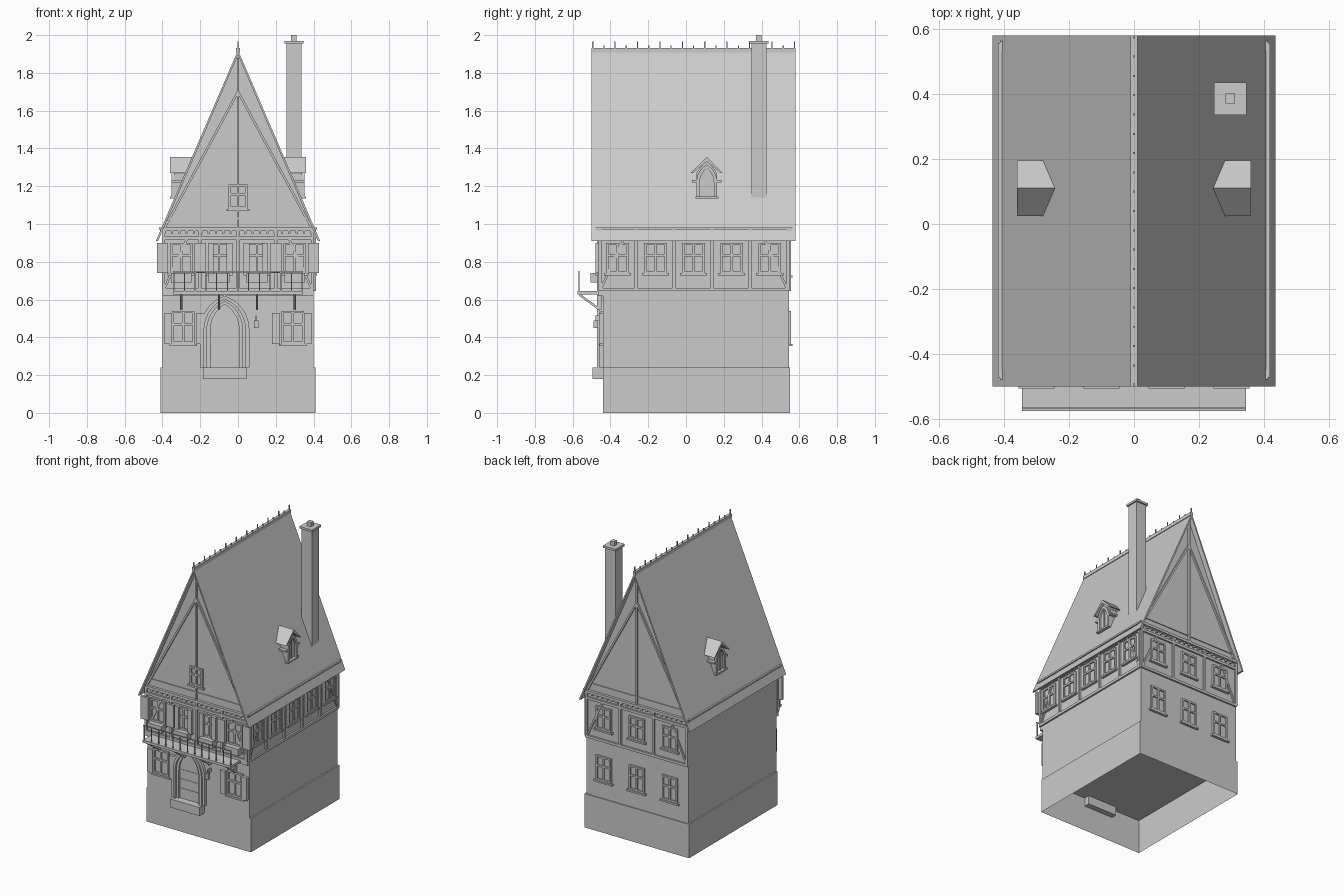
import bpy, bmesh
from math import pi, sqrt
from mathutils import Matrix, Vector

cube = bpy.data.objects.get("Cube")
if cube:
    bpy.data.objects.remove(cube)

GREY = (0.6, 0.6, 0.6, 1)
plain_grey = bpy.data.materials.new("plain_grey")
plain_grey.use_nodes = True
plain_grey.diffuse_color = GREY
plain_grey.node_tree.nodes["Principled BSDF"].inputs["Base Color"].default_value = GREY

# Main levels and wall planes
PLINTH_TOP, FLOOR, EAVES, GABLE_BASE, RIDGE = 0.24, 0.65, 0.91, 0.97, 1.92
WALL, ROOF_HALF, BACK = 0.4, 0.435, 0.545
GROUND_FRONT, UPPER_FRONT = 0.44, 0.46
ROOF_FRONT, ROOF_BACK = 0.5, 0.58
THIN = 0.012          # how far timbers and frames stand out
SLIM = THIN / 2
MIRROR = (-1, 1)

# Each wall has its own frame: u runs along the wall, d points out of it
SIDES = {side: Matrix.Rotation(turn * pi / 2, 3, 'Z')
         for turn, side in enumerate(("front", "right", "back", "left"))}


class Part:
    """One named object gathered from extruded profiles."""
    def __init__(self, name, side="front"):
        self.name, self.turn, self.bm = name, SIDES[side], bmesh.new()

    def prism(self, outline, inner, outer):
        near, far = ([self.bm.verts.new(self.turn @ Vector((u, -d, z)))
                      for u, z in outline] for d in (inner, outer))
        self.bm.faces.new(near)
        self.bm.faces.new(far[::-1])
        for i in range(len(near)):
            self.bm.faces.new((near[i], near[i - 1], far[i - 1], far[i]))

    def block(self, centre, half, low, high, inner, outer):
        left, right = centre - half, centre + half
        self.prism([(left, low), (right, low), (right, high), (left, high)], inner, outer)

    def beam(self, start, end, width, inner, outer):
        a, b = Vector(start), Vector(end)
        offset = (b - a).orthogonal().normalized() * width / 2
        self.prism([a + offset, b + offset, b - offset, a - offset], inner, outer)

    def band(self, outer_line, inner_line, inner, outer):
        edges = list(zip(outer_line, inner_line))
        for (a, b), (c, d) in zip(edges, edges[1:]):
            self.prism([a, c, d, b], inner, outer)

    def gable_roof(self, centre, half, eaves, ridge, thickness, inner, outer):
        def line(drop):
            return [(centre - half + drop, eaves), (centre, ridge - drop * 2),
                    (centre + half - drop, eaves)]
        self.band(line(0), line(thickness), inner, outer)

    def window(self, centre, low, high, wall, half=0.06):
        """Casement with pane, frame, centre post, crossbar and sill."""
        proud = wall + THIN
        self.block(centre, half, low, high, wall - SLIM, wall + SLIM / 2)
        for u in (SLIM - half, 0, half - SLIM):
            self.block(centre + u, SLIM, low, high, wall, proud)
        for share in (0, 0.6, 1):
            z = low + (high - low - THIN) * share
            self.block(centre, half, z, z + THIN, wall, proud)
        self.block(centre, half + THIN, low - THIN, low, wall, proud + SLIM)

    def done(self):
        bmesh.ops.recalc_face_normals(self.bm, faces=self.bm.faces)
        mesh = bpy.data.meshes.new(self.name)
        self.bm.to_mesh(mesh)
        self.bm.free()
        mesh.materials.append(plain_grey)
        bpy.context.collection.objects.link(bpy.data.objects.new(self.name, mesh))


def arch(centre, half, foot, spring, top, steps=8):
    """Pointed arch outline from the left foot to the right foot."""
    rise = top - spring
    radius = (half * half + rise * rise) / (2 * half)
    left = [(centre - half, foot)]
    for i in range(steps + 1):
        t = rise * i / steps
        left.append((centre - half + radius - sqrt(radius * radius - t * t), spring + t))
    return left + [(2 * centre - u, z) for u, z in left[-2::-1]]


def spread(first, last, count):
    return [first + (last - first) * i / (count - 1) for i in range(count)]


# Plinth, open underneath, and the walls of both storeys
part = Part("plinth")
part.block(0, WALL + 0.01, 0, PLINTH_TOP, -BACK - SLIM, GROUND_FRONT)
underside = [f for f in part.bm.faces if all(v.co.z == 0 for v in f.verts)]
bmesh.ops.delete(part.bm, geom=underside, context='FACES')
part.done()
part = Part("ground_floor")
part.block(0, WALL, PLINTH_TOP, FLOOR, -BACK, GROUND_FRONT)
part.done()
part = Part("upper_floor")
part.block(0, WALL, FLOOR, GABLE_BASE, -BACK, UPPER_FRONT)
part.prism([(-WALL, GABLE_BASE), (WALL, GABLE_BASE), (0, 1.9)], -BACK, UPPER_FRONT)
part.done()

# Thin steep roof with the wall plates just breaking through
part = Part("roof")
part.gable_roof(0, ROOF_HALF, EAVES, RIDGE, THIN, -ROOF_BACK, ROOF_FRONT)
part.done()
part = Part("roof_edge_plates")
for s in MIRROR:
    part.block(s * (WALL + THIN), SLIM, GABLE_BASE, GABLE_BASE + THIN, -BACK - THIN, UPPER_FRONT + THIN)
part.done()

# Ridge cap with alternating spikes
part = Part("ridge_crest")
part.block(0, 0.01, RIDGE - THIN, RIDGE + THIN, -ROOF_BACK, ROOF_FRONT)
for i, d in enumerate(spread(ROOF_FRONT - SLIM, SLIM - ROOF_BACK, 19)):
    height = 0.025 if i % 2 else 0.045
    part.block(0, SLIM / 2, RIDGE, RIDGE + height, d - SLIM / 2, d + SLIM / 2)
part.done()

# Chimney with cap and pot, all around one axis
part = Part("chimney")
for half, low, high in ((0.04, 1.1, 1.96), (0.05, 1.955, 1.97), (0.015, 1.97, 2)):
    part.block(0.296, half, low, high, -0.386 - half, -0.386 + half)
part.done()

# Arched dormers on both roof slopes
for side, centre in (("right", 0.11), ("left", -0.11)):
    part = Part(side + "_dormer", side)
    sill, spring, eaves, ridge = 1.14, 1.22, 1.27, 1.355
    root, face = 0.2, 0.34
    half = 0.055
    part.prism([(centre - half, sill), (centre + half, sill), (centre + half, eaves),
                (centre, ridge - THIN), (centre - half, eaves)], root, face)
    part.gable_roof(centre, half + 0.03, eaves, ridge, THIN, root, face + 0.02)
    part.band(arch(centre, half, sill, spring, ridge - 0.04),
              arch(centre, half - 0.018, sill, spring, ridge - 0.06), root, face + THIN)
    part.block(centre, half + SLIM, sill - SLIM, sill + SLIM, root, face + 0.02)
    part.block(centre, SLIM / 2, sill, ridge - 0.06, root, face + SLIM)
    for s in MIRROR:
        part.block(centre + s * (half + THIN), THIN, spring, spring + THIN, root, face + THIN)
    part.done()

# Timber framing on the three decorated walls
for side, wall, left, right, posts in (
        ("front", UPPER_FRONT, -WALL, WALL, (-0.2, 0, 0.2)),
        ("back", BACK, -WALL, WALL, (-0.13, 0.13)),
        ("right", WALL, -UPPER_FRONT, BACK, spread(-0.265, 0.34, 4))):
    part = Part(side + "_timbers", side)
    proud, middle, half = wall + THIN, (left + right) / 2, (right - left) / 2
    for z in (FLOOR, EAVES + THIN):
        part.block(middle, half, z - SLIM, z + THIN, wall - THIN, proud)
    for u in (left + SLIM, *posts, right - SLIM):
        part.block(u, 0.008, FLOOR, GABLE_BASE, wall - THIN, proud)
    for corner, s in ((left, 1), (right, -1)):
        part.beam((corner + s * THIN, FLOOR + THIN), (corner + s * 0.13, EAVES + THIN),
                  THIN, wall, proud - SLIM / 2)
    if side != "right":
        # Gable beams and a row of joist ends
        part.block(0, WALL + THIN, GABLE_BASE - SLIM, GABLE_BASE + THIN, wall - THIN, proud + SLIM)
        part.block(0, WALL - 0.03, 1.025, 1.035, wall - THIN, wall + SLIM)
        part.block(0, SLIM, GABLE_BASE, RIDGE - 0.04, wall - THIN, proud)
        for s in MIRROR:
            part.beam((s * (WALL - THIN), GABLE_BASE + THIN), (0, 1.7), THIN, wall - THIN, proud)
        for u in spread(THIN - WALL, WALL - THIN, 21):
            part.block(u, SLIM, GABLE_BASE - 0.02, GABLE_BASE, wall, proud)
    part.done()

# Windows of every glazed wall
UPPER_BAYS = (-0.3, -0.1, 0.1, 0.3)
SILL, HEAD = 0.74, 0.9
GROUND_SILL, GROUND_HEAD = 0.365, 0.54
part = Part("front_windows")
for u in UPPER_BAYS:
    part.window(u, SILL, HEAD, UPPER_FRONT)
for s in MIRROR:
    part.window(s * 0.29, GROUND_SILL, GROUND_HEAD, GROUND_FRONT)
part.window(0, 1.08, 1.21, UPPER_FRONT, half=0.05)
part.done()
part = Part("right_windows", "right")
for u in spread(-0.363, 0.443, 5):
    part.window(u, SILL, HEAD, WALL)
part.done()
part = Part("back_windows", "back")
for u in (-0.26, 0, 0.26):
    part.window(u, SILL - THIN, HEAD - THIN, BACK)
    part.window(u, GROUND_SILL, GROUND_HEAD, BACK)
part.done()

# Shutters beside the front windows, flower boxes below the upper ones
part = Part("front_shutters")
for s in MIRROR:
    for u, half in ((WALL, 0.03), (0.2, 0.03), (0.045, 0.015), (0.145, 0.015)):
        part.block(s * u, half, SILL, HEAD, UPPER_FRONT, UPPER_FRONT + 0.02)
    for u in (0.2, 0.37):
        part.block(s * u, 0.02, GROUND_SILL, GROUND_HEAD - THIN, GROUND_FRONT, GROUND_FRONT + 0.02)
part.done()
part = Part("flower_boxes")
for u in UPPER_BAYS:
    part.block(u, 0.055, SILL - 0.05, SILL, UPPER_FRONT, ROOF_FRONT + SLIM)
part.done()

# Pointed doorway with stepped surround, boarded leaf and step
part = Part("front_door")
DOOR, SPRING, half, top = -0.07, 0.44, 0.13, 0.62
for proud in (0.02, 0.03, 0.015):
    part.band(arch(DOOR, half, PLINTH_TOP, SPRING, top),
              arch(DOOR, half - 0.018, PLINTH_TOP, SPRING, top - 0.015),
              GROUND_FRONT - THIN, GROUND_FRONT + proud)
    half, top = half - 0.018, top - 0.015
part.prism(arch(DOOR, half, PLINTH_TOP, SPRING, top), GROUND_FRONT - THIN, GROUND_FRONT + SLIM / 2)
for z in spread(PLINTH_TOP, SPRING, 4)[1:]:
    part.block(DOOR, half, z, z + SLIM, GROUND_FRONT, GROUND_FRONT + SLIM)
part.done()
part = Part("door_step")
part.block(DOOR, 0.115, PLINTH_TOP - SLIM * 10, PLINTH_TOP, WALL, ROOF_FRONT - SLIM)
part.done()

# Balcony slab, railing and slanted brackets
SLAB, RAIL, REACH, HALF_SPAN = 0.645, 0.75, 0.575, 0.345
part = Part("balcony")
part.block(0, WALL, SLAB - 0.025, SLAB, GROUND_FRONT - THIN, UPPER_FRONT + SLIM)
part.block(0, HALF_SPAN, SLAB - 0.018, SLAB, GROUND_FRONT, REACH)
part.block(0, HALF_SPAN, RAIL - SLIM, RAIL, REACH - THIN, REACH - SLIM)
for u in spread(SLIM - HALF_SPAN, HALF_SPAN - SLIM, 13):
    part.block(u, SLIM / 2, SLAB, RAIL, REACH - THIN, REACH - SLIM)
part.done()
part = Part("balcony_brackets", "right")
for x in UPPER_BAYS:
    part.beam((THIN - REACH, SLAB - 0.02), (-UPPER_FRONT, 0.55), THIN, x - SLIM, x + SLIM)
    part.block(-UPPER_FRONT, THIN, 0.545, SLAB - 0.02, x - SLIM, x + SLIM)
part.done()

# Wall lantern beside the door
part = Part("wall_lantern")
part.block(0.096, THIN, 0.45, 0.49, UPPER_FRONT + SLIM, UPPER_FRONT + 0.03)
part.block(0.096, SLIM / 2, 0.49, 0.515, GROUND_FRONT, UPPER_FRONT + 0.02)
part.done()
